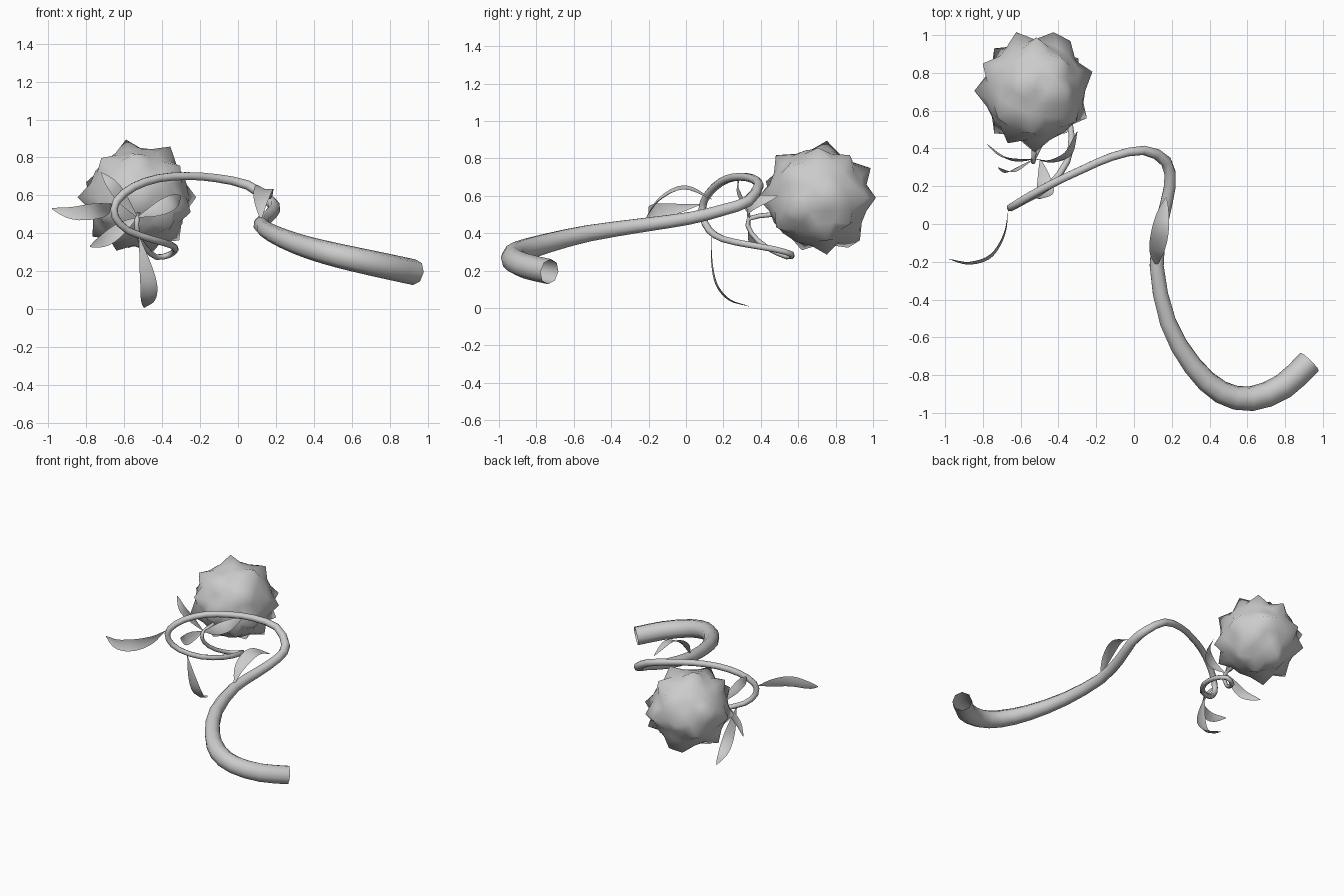
import bpy, bmesh, math
from mathutils import Vector

if "Cube" in bpy.data.objects:
    bpy.data.objects.remove(bpy.data.objects["Cube"])


def spline(pts, n):
    """Catmull-Rom samples through points of any dimension."""
    p = [Vector(q) for q in pts]
    p = [2 * p[0] - p[1]] + p + [2 * p[-1] - p[-2]]
    out = []
    for i in range(1, len(p) - 2):
        a, b, c, d = p[i - 1:i + 3]
        for k in range(n):
            t = k / n
            out.append(0.5 * (2 * b + (c - a) * t + (2 * a - 5 * b + 4 * c - d) * t * t
                              + (3 * b - a - 3 * c + d) * t ** 3))
    return out + [p[-2]]


def finish(bm, name):
    me = bpy.data.meshes.new(name)
    bm.to_mesh(me)
    bm.free()
    for f in me.polygons:
        f.use_smooth = True
    ob = bpy.data.objects.new(name, me)
    bpy.context.collection.objects.link(ob)
    return ob


def tube(name, pts, n=2, sides=8):
    """Open tapered tube; each point is x, y, z, radius."""
    bm = bmesh.new()
    s = spline(pts, n)
    c = [q.to_3d() for q in s]
    up = Vector((0, 0, 1))
    rings = []
    for i, q in enumerate(c):
        t = (c[min(i + 1, len(c) - 1)] - c[max(i - 1, 0)]).normalized()
        up = (up - t * up.dot(t)).normalized()
        w = t.cross(up)
        rings.append([bm.verts.new(q + s[i][3] * (up * math.cos(a) + w * math.sin(a)))
                      for a in [2 * math.pi * k / sides for k in range(sides)]])
    for r0, r1 in zip(rings, rings[1:]):
        for k in range(sides):
            j = (k + 1) % sides
            bm.faces.new((r0[k], r0[j], r1[j], r1[k]))
    return finish(bm, name)


def leaf(name, pts, half, side, cup=0.25):
    """Pointed blade along a path, creased along its midrib."""
    bm = bmesh.new()
    c = spline(pts, 4)
    side = Vector(side).normalized()
    rows = []
    for i, q in enumerate(c):
        t = (c[min(i + 1, len(c) - 1)] - c[max(i - 1, 0)]).normalized()
        w = (side - t * side.dot(t)).normalized()
        nrm = w.cross(t)
        u = i / (len(c) - 1)
        h = half * max(0.06, math.sin(math.pi * u ** 1.15) ** 0.8 if u < 1 else 0)
        rows.append([bm.verts.new(q + w * h * k + nrm * h * cup * abs(k)) for k in (-1, 0, 1)])
    for a, b in zip(rows, rows[1:]):
        for k in (0, 1):
            bm.faces.new((a[k], a[k + 1], b[k + 1], b[k]))
    return finish(bm, name)


# Winding stem, thick at the cut end
tube("stem", [
    (.93, -.73, .195, .068), (.79, -.86, .225, .068), (.62, -.925, .262, .066),
    (.46, -.89, .30, .062), (.31, -.75, .345, .055), (.18, -.52, .40, .047),
    (.12, -.22, .445, .040), (.15, .02, .48, .036), (.19, .2, .525, .033),
    (.17, .33, .57, .031), (.05, .39, .655, .026), (-.12, .355, .692, .023),
    (-.27, .29, .702, .022), (-.42, .22, .69, .022), (-.55, .15, .645, .022),
    (-.64, .095, .57, .021), (-.648, .09, .49, .020), (-.58, .125, .415, .019),
    (-.45, .20, .368, .018), (-.355, .33, .34, .018), (-.33, .47, .315, .017),
    (-.36, .565, .288, .016), (-.43, .54, .275, .015), (-.49, .43, .325, .014),
    (-.53, .35, .40, .013), (-.532, .335, .478, .013), (-.525, .46, .50, .013)])

# Leaves along the stem
leaf("leaf_side", [(-.665, .08, .555), (-.69, -.05, .53), (-.76, -.16, .515),
                   (-.87, -.2, .505), (-.98, -.185, .53)], .042, (0, .2, 1))
leaf("leaf_hanging", [(-.52, .135, .38), (-.49, .135, .24), (-.47, .16, .12),
                      (-.475, .23, .04), (-.495, .34, .008)], .045, (1, 0, 0))
leaf("leaf_arching", [(.12, -.22, .47), (.12, -.14, .575), (.14, -.01, .635),
                      (.17, .14, .58)], .048, (1, -.1, -.25))

# Sepals under the fruit
hub = (-.53, .345, .485)
leaf("sepal_right", [hub, (-.43, .325, .525), (-.34, .37, .57), (-.30, .49, .6)], .042, (-.5, .2, 1))
leaf("sepal_upper", [hub, (-.60, .31, .57), (-.66, .28, .65), (-.72, .30, .72)], .032, (1, .1, .9))
leaf("sepal_left", [hub, (-.61, .345, .43), (-.69, .36, .37), (-.78, .425, .33)], .038, (-.5, .2, .9))

# Spiky fruit: sphere with single vertices pulled out into thorns
centre, radii = Vector((-.525, .705, .59)), Vector((.267, .272, .262))
thorns = [(.3, .07, -.04), (.19, .27, .0), (.26, -.16, -.04), (.02, -.28, .0),
          (-.27, -.22, -.1), (-.28, -.04, .02), (-.22, .15, .06), (-.08, .04, .3),
          (.19, .04, .26), (.2, .05, -.24), (.05, .27, .16), (.02, .27, -.22),
          (-.02, .19, -.26), (.05, .02, -.3), (-.1, -.11, -.26), (-.05, -.2, .23),
          (.2, -.18, .14), (.16, .12, .2), (.24, .16, -.12), (-.2, .2, -.12),
          (-.22, .0, -.2), (-.2, -.14, .19), (.06, .3, -.02), (-.1, .28, .05),
          (.18, -.2, -.18), (-.15, -.25, .06)]
bm = bmesh.new()
bmesh.ops.create_icosphere(bm, subdivisions=3, radius=1)
bm.verts.ensure_lookup_table()
tips = {max(bm.verts, key=lambda v: v.co.dot(Vector(d).normalized())).index for d in thorns}
for v in bm.verts:
    v.co *= 1.2 if v.index in tips else 1
    v.co = centre + v.co * radii
finish(bm, "spiky_fruit")
